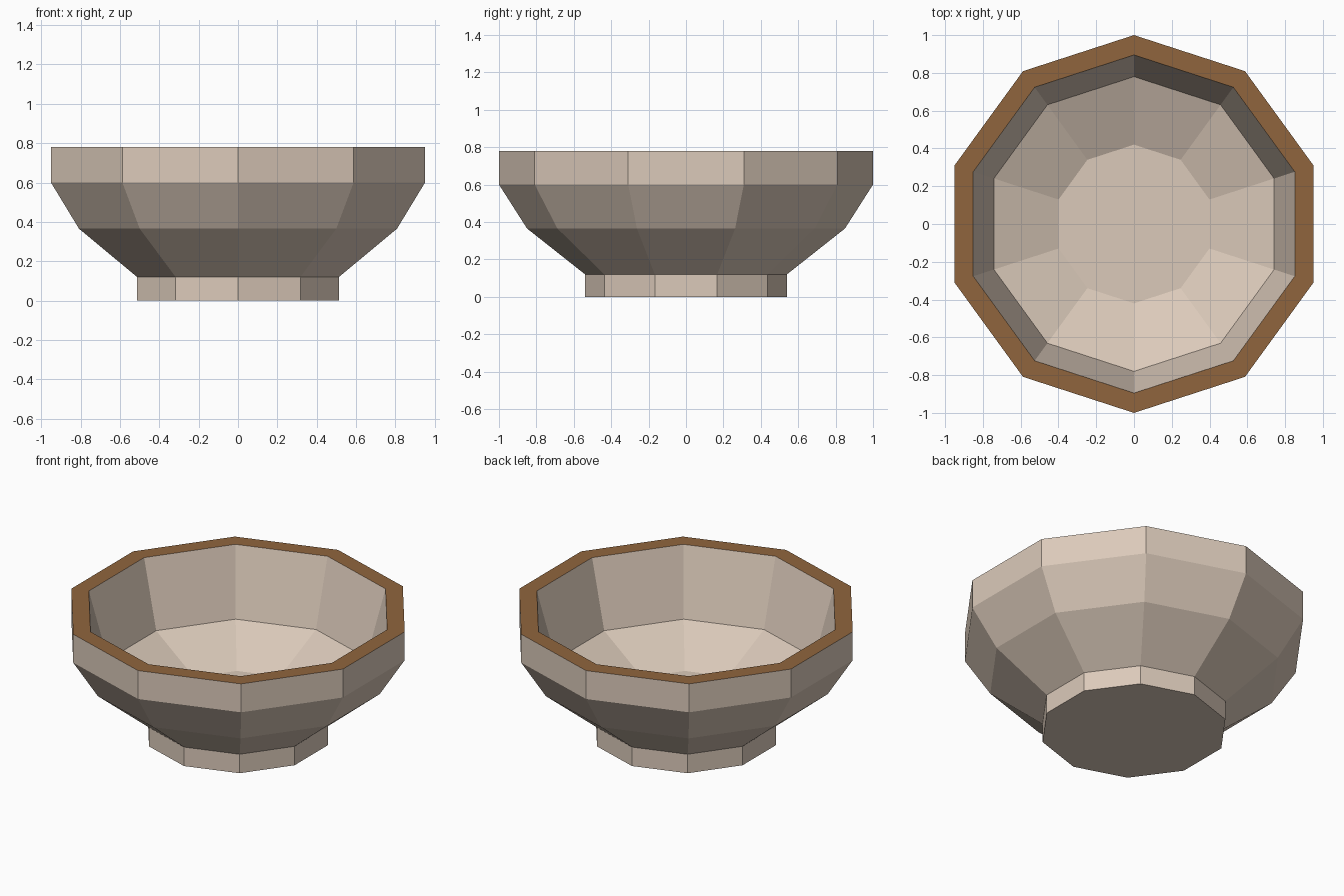
import bpy, bmesh, math

if "Cube" in bpy.data.objects:
    bpy.data.objects.remove(bpy.data.objects["Cube"])

SIDES = 10


def material(name, rgb):
    m = bpy.data.materials.new(name)
    m.diffuse_color = (*rgb, 1)
    m.use_nodes = True
    m.node_tree.nodes["Principled BSDF"].inputs["Base Color"].default_value = m.diffuse_color
    return m


clay = material("pale clay", (0.71, 0.59, 0.49))
brown = material("brown rim", (0.28, 0.13, 0.047))

# bowl cross-section (radius, height): foot, outer wall, rim, inner wall, floor
profile = [(0.54, 0), (0.54, 0.12), (0.85, 0.365), (1.0, 0.6), (1.0, 0.78),
           (0.895, 0.78), (0.78, 0.36), (0.42, 0.20)]

bm = bmesh.new()
rings = []
for r, z in profile:
    rings.append([bm.verts.new((r * math.sin(2 * math.pi * i / SIDES),
                                r * math.cos(2 * math.pi * i / SIDES), z))
                  for i in range(SIDES)])
for a, b in zip(rings, rings[1:]):
    for i in range(SIDES):
        j = (i + 1) % SIDES
        bm.faces.new((a[i], a[j], b[j], b[i]))
bm.faces.new(rings[0])    # underside
bm.faces.new(rings[-1])   # inner floor
bmesh.ops.recalc_face_normals(bm, faces=bm.faces)

# brown on the flat rim only
for f in bm.faces:
    if f.calc_center_median().z > 0.77:
        f.material_index = 1

mesh = bpy.data.meshes.new("bowl")
bm.to_mesh(mesh)
bm.free()
mesh.materials.append(clay)
mesh.materials.append(brown)
bpy.context.collection.objects.link(bpy.data.objects.new("bowl", mesh))
